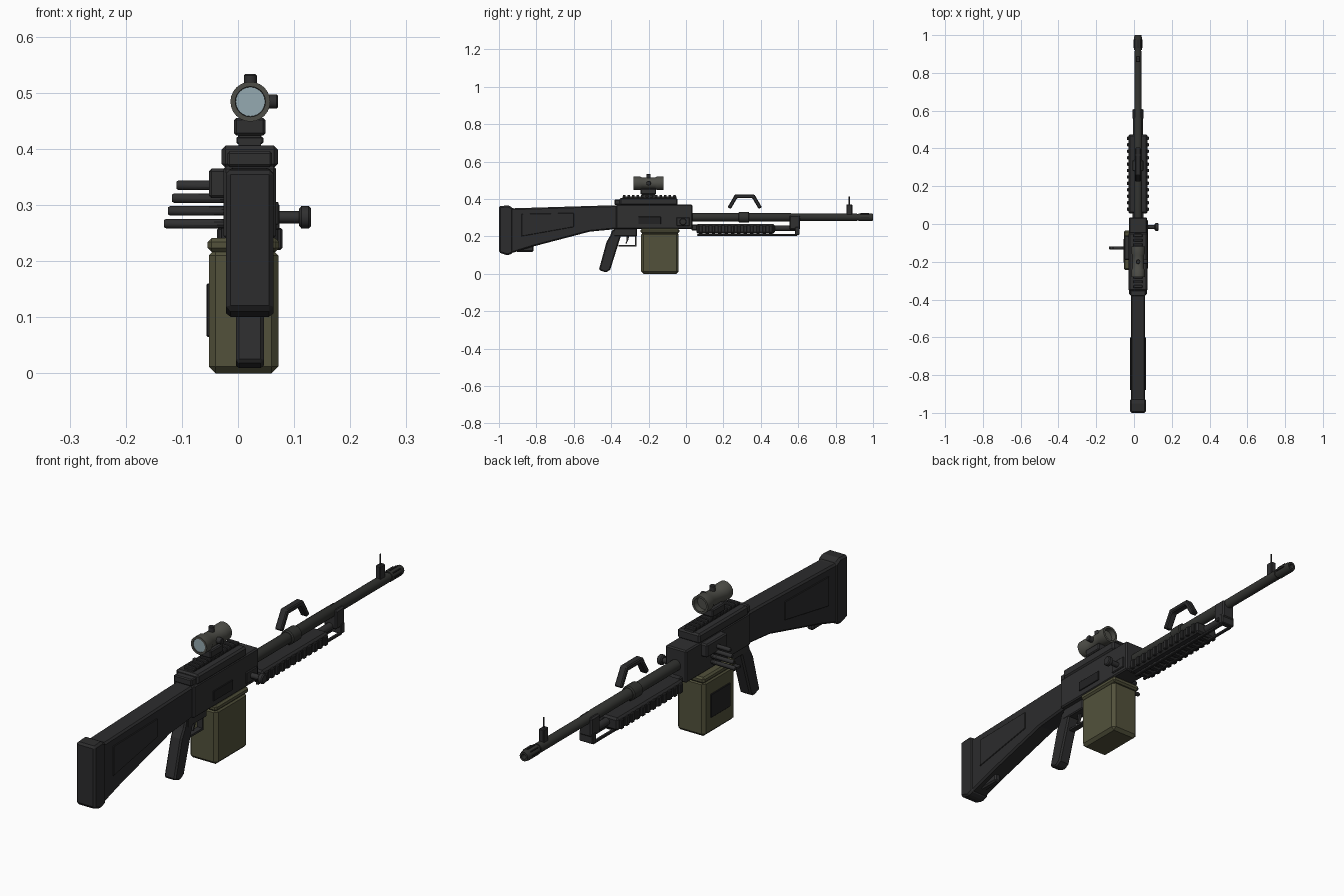
import bpy, bmesh, math
from mathutils import Matrix, Vector

if "Cube" in bpy.data.objects:
    bpy.data.objects.remove(bpy.data.objects["Cube"])

C = 0.021  # x of the bore line


def material(name, r, g, b):
    m = bpy.data.materials.new(name)
    m.diffuse_color = (r, g, b, 1)
    m.use_nodes = True
    m.node_tree.nodes["Principled BSDF"].inputs["Base Color"].default_value = m.diffuse_color
    return m


METAL = material("gunmetal", 0.029, 0.029, 0.030)
POLY = material("black_polymer", 0.025, 0.025, 0.026)
DARK = material("dark_insert", 0.016, 0.016, 0.017)
BARREL = material("barrel_steel", 0.031, 0.032, 0.029)
OLIVE = material("olive_drab", 0.085, 0.083, 0.044)
SCOPE = material("scope_grey", 0.075, 0.075, 0.064)
GLASS = material("lens_glass", 0.30, 0.40, 0.44)


def finish(name, bm, mat, bevel=0, smooth=False):
    bmesh.ops.recalc_face_normals(bm, faces=bm.faces)
    me = bpy.data.meshes.new(name)
    bm.to_mesh(me)
    bm.free()
    me.materials.append(mat)
    ob = bpy.data.objects.new(name, me)
    bpy.context.collection.objects.link(ob)
    if bevel:
        mod = ob.modifiers.new("bevel", 'BEVEL')
        mod.width = bevel
        mod.segments = 1
        mod.limit_method = 'ANGLE'
        mod.angle_limit = math.radians(40)
    if smooth:
        bpy.ops.object.select_all(action='DESELECT')
        ob.select_set(True)
        bpy.context.view_layer.objects.active = ob
        bpy.ops.object.shade_smooth_by_angle(angle=math.radians(35))
    return ob


def box(name, x, y, z, mat, bevel=0):
    """Box from (min, max) ranges."""
    bm = bmesh.new()
    bmesh.ops.create_cube(bm, size=1)
    for v in bm.verts:
        v.co = Vector([(a + b) / 2 + c * (b - a) for (a, b), c in zip((x, y, z), v.co)])
    return finish(name, bm, mat, bevel)


def mid(half):
    return (C - half, C + half)


def side(name, pts, x, mat, bevel=0):
    """Side outline (y, z) extruded across x."""
    bm = bmesh.new()
    f = bm.faces.new([bm.verts.new((x[0], y, z)) for y, z in pts])
    ext = bmesh.ops.extrude_face_region(bm, geom=[f])
    bmesh.ops.translate(bm, vec=(x[1] - x[0], 0, 0),
                        verts=[g for g in ext['geom'] if isinstance(g, bmesh.types.BMVert)])
    return finish(name, bm, mat, bevel)


def lathe(name, prof, origin, axis, mat, n=20):
    """Turned part: (distance along axis, radius) pairs, capped at both ends."""
    bm = bmesh.new()
    rings = [[bm.verts.new((r * math.cos(2 * math.pi * i / n), r * math.sin(2 * math.pi * i / n), d))
              for i in range(n)] for d, r in prof]
    for a, b in zip(rings, rings[1:]):
        for i in range(n):
            bm.faces.new((a[i], a[(i + 1) % n], b[(i + 1) % n], b[i]))
    bm.faces.new(rings[0])
    bm.faces.new(rings[-1])
    rot = Vector((0, 0, 1)).rotation_difference(Vector(axis)).to_matrix().to_4x4()
    bmesh.ops.transform(bm, matrix=Matrix.Translation(origin) @ rot, verts=bm.verts)
    return finish(name, bm, mat, smooth=True)


Y, X, Z = (0, 1, 0), (1, 0, 0), (0, 0, 1)

# Stock, butt pad, cheek panels and sling mount
side("stock", [(-.95, .105), (-.82, .145), (-.515, .225), (-.36, .24), (-.36, .366),
               (-.46, .364), (-.92, .35), (-.95, .355)], mid(.038), POLY, .007)
side("butt_pad", [(-1, .113), (-.955, .098), (-.925, .11), (-.925, .352), (-.95, .365), (-1, .362)],
     mid(.042), POLY, .008)
for tag, x in (("left", (C - .042, C - .037)), ("right", (C + .037, C + .042))):
    side("stock_panel_" + tag, [(-.88, .20), (-.60, .25), (-.60, .325), (-.88, .32)], x, POLY, .002)
box("sling_mount", mid(.014), (-.91, -.815), (.117, .16), METAL, .006)

# Receiver, port plate, top cover and rail
box("receiver", mid(.047), (-.375, .035), (.24, .369), METAL, .005)
box("ejection_port", (C + .045, C + .051), (-.255, -.135), (.265, .305), DARK, .001)
box("top_cover", mid(.050), (-.355, -.045), (.366, .406), METAL, .007)
box("cover_latch", mid(.040), (-.382, -.34), (.368, .396), METAL, .004)
box("rail_base", mid(.020), (-.34, -.05), (.40, .412), METAL)
for i in range(12):
    y = -.338 + i * .0245
    box(f"rail_tooth_{i}", mid(.024), (y, y + .014), (.409, .421), METAL, .002)

# Optical sight on its mount
box("sight_clamp", mid(.021), (-.235, -.165), (.412, .43), METAL, .002)
box("sight_mount", mid(.028), (-.243, -.16), (.424, .455), METAL, .004)
lathe("sight_tube", [(-.268, .026), (-.28, .027), (-.28, .0355), (-.245, .0355), (-.232, .030),
                     (-.168, .030), (-.155, .0355), (-.12, .0355), (-.12, .027), (-.142, .026)],
      (C + .001, 0, .484), Y, SCOPE, 24)
lathe("sight_lens", [(-.277, .0262), (-.269, .0262)], (C + .001, 0, .484), Y, GLASS, 24)
lathe("top_turret", [(.02, .0115), (.047, .0115), (.049, .0095)], (C + .001, -.2, .484), Z, METAL, 14)
lathe("side_turret", [(.02, .0125), (.047, .0125), (.049, .0105)], (C + .001, -.2, .484), X, METAL, 14)

# Barrel with handle collar and slotted muzzle
lathe("barrel", [(.02, .022), (.56, .022), (.565, .0195), (.915, .0195), (.915, .017), (.922, .017),
                 (.922, .021), (.985, .021), (1, .018), (1, .010), (.96, .010)],
      (C, 0, .302), Y, BARREL)
lathe("barrel_collar", [(.28, .024), (.284, .029), (.334, .029), (.338, .024)], (C, 0, .302), Y, BARREL)
for i in range(5):
    a = i * math.pi / 4
    c = Vector((C + .0205 * math.cos(a), .955, .302 + .0205 * math.sin(a)))
    box(f"muzzle_slot_{i}", (c.x - .003, c.x + .003), (.932, .978), (c.z - .002, c.z + .002), DARK)

# Front sight
box("front_sight_base", mid(.011), (.857, .889), (.315, .37), METAL, .003)
lathe("front_sight_post", [(.36, .0035), (.412, .003)], (C, .873, 0), Z, METAL, 8)

# Carrying handle
side("carry_handle", [(.222, .355), (.262, .424), (.366, .424), (.406, .355), (.388, .347),
                      (.355, .404), (.273, .404), (.240, .347)], mid(.015), POLY, .004)

# Handguard with ribs, lower rail and gas system
box("handguard", mid(.050), (.055, .475), (.215, .266), POLY, .008)
for i in range(12):
    y = .07 + i * .034
    for tag, s in (("left", -1), ("right", 1)):
        x = sorted((C + s * .044, C + s * .058))
        box(f"handguard_rib_{tag}_{i}", x, (y, y + .018), (.22, .259), POLY, .003)
    box(f"handguard_rib_bottom_{i}", mid(.024), (y, y + .018), (.206, .218), POLY, .002)
box("handguard_hinge", mid(.03), (.03, .07), (.232, .262), METAL, .004)
lathe("gas_tube", [(.44, .015), (.60, .015)], (C, 0, .244), Y, METAL, 14)
box("gas_block", mid(.028), (.553, .61), (.235, .312), METAL, .006)
box("gas_block_foot", mid(.030), (.582, .606), (.208, .25), METAL, .003)
for tag, s in (("left", -1), ("right", 1)):
    x = C + s * .021
    box("lower_rod_" + tag, (x - .006, x + .006), (.06, .595), (.203, .213), METAL, .002)

# Charging handle on the right
box("charging_base", (C + .045, C + .053), (-.05, .02), (.255, .302), METAL, .003)
lathe("charging_rod", [(.06, .011), (.115, .011)], (0, -.016, .278), X, METAL, 12)
lathe("charging_knob", [(.109, .015), (.113, .020), (.126, .020), (.130, .016)],
      (0, -.016, .278), X, METAL, 12)

# Feed tray with belt rounds on the left
box("feed_tray", (-.052, -.02), (-.19, -.06), (.312, .365), METAL, .005)
for i in range(4):
    lathe(f"belt_round_{i}", [(-.110 - .0073 * i, .0065), (-.106 - .0073 * i, .0085), (-.02, .0085)],
          (0, -.127, .335 - .0228 * i), X, METAL, 10)

# Ammunition box
box("ammo_box", (-.052, .072), (-.24, -.04), (0, .222), OLIVE, .012)
box("ammo_box_lid", (-.054, .073), (-.243, -.035), (.216, .241), OLIVE, .007)
box("ammo_box_plate", (-.056, -.05), (-.205, -.08), (.065, .16), DARK, .002)

# Grip, trigger housing, guard and trigger
side("pistol_grip", [(-.405, .205), (-.395, .235), (-.335, .235), (-.352, .19), (-.405, .022),
                     (-.428, .007), (-.466, .02), (-.425, .17)], mid(.025), POLY, .006)
box("trigger_housing", mid(.026), (-.385, -.262), (.20, .245), METAL, .004)
box("guard_bottom", mid(.012), (-.36, -.265), (.145, .153), METAL)
box("guard_front", mid(.012), (-.273, -.265), (.145, .21), METAL)
side("trigger", [(-.318, .205), (-.303, .205), (-.309, .18), (-.318, .16), (-.324, .162), (-.317, .18)],
     mid(.006), METAL)
